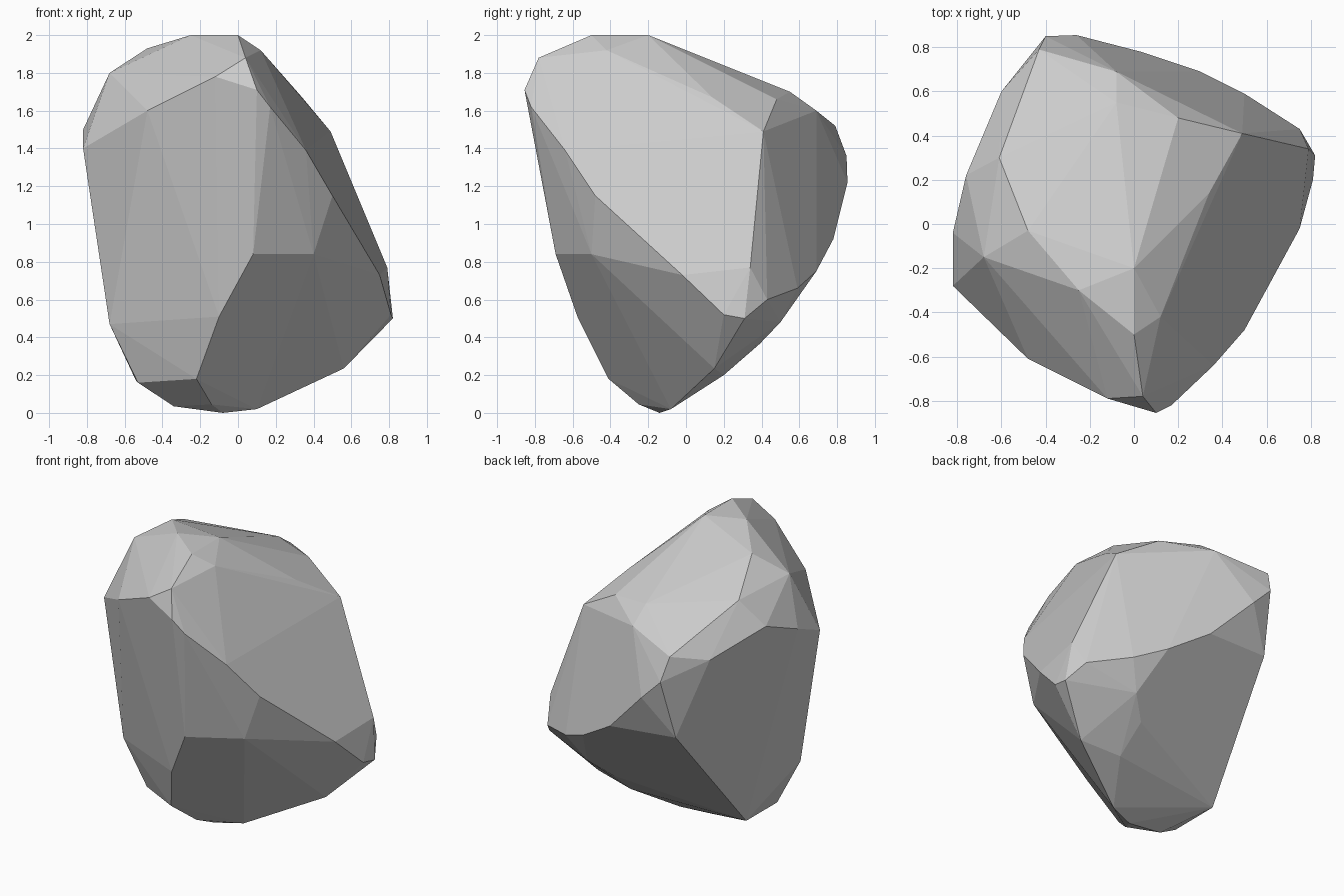
import bpy, bmesh, math

# Corner chains of the boulder, following its main ridges
front_ridge = [(0.1, -0.855, 1.71), (0.17, -0.82, 1.62), (0.08, -0.69, 0.84),
               (-0.1, -0.575, 0.51), (-0.22, -0.41, 0.18)]
right_ridge = [(0.36, -0.64, 1.39), (0.5, -0.48, 1.15), (0.4, -0.5, 0.84),
               (0.75, -0.02, 0.73), (0.81, 0.2, 0.52),
               (0.82, 0.31, 0.5), (0.79, 0.34, 0.77)]
back_ridge = [(0.75, 0.43, 0.6), (0.5, 0.59, 0.66), (0.3, 0.69, 0.75),
              (0.03, 0.78, 0.92), (-0.26, 0.855, 1.22), (-0.4, 0.85, 1.36)]
keel = [(0.4, 0.5, 0.48), (0.27, 0.39, 0.365), (0.28, 0.2, 0.2),
        (0.56, 0.15, 0.235), (0.1, -0.08, 0.02), (-0.08, -0.14, 0.0),
        (-0.14, -0.25, 0.045), (-0.34, -0.15, 0.035), (-0.54, 0.12, 0.17),
        (-0.44, 0.74, 0.95)]
left_ridge = [(-0.53, -0.23, 0.16), (-0.68, -0.27, 0.47), (-0.82, -0.28, 1.4),
              (-0.82, -0.04, 1.5), (-0.76, 0.22, 1.6), (-0.6, 0.6, 1.47),
              (-0.48, -0.61, 1.6)]
crown = [(-0.12, -0.79, 1.78), (0.04, -0.78, 1.88), (0.0, -0.5, 2.0),
         (-0.25, -0.3, 2.0), (0.0, -0.2, 2.0), (0.12, -0.42, 1.92),
         (-0.48, -0.03, 1.93), (-0.68, -0.15, 1.8), (-0.61, 0.3, 1.77),
         (-0.43, 0.79, 1.52), (-0.08, 0.69, 1.6), (-0.08, 0.55, 1.7),
         (0.2, 0.48, 1.66), (0.34, 0.14, 1.67), (0.49, 0.41, 1.49)]

# Boulder: one faceted convex shell around those corners
bm = bmesh.new()
for p in front_ridge + right_ridge + back_ridge + keel + left_ridge + crown:
    bm.verts.new(p)
hull = bmesh.ops.convex_hull(bm, input=bm.verts[:])
loose = {e for k in ("geom_interior", "geom_unused") for e in hull[k]
         if isinstance(e, bmesh.types.BMVert)}
bmesh.ops.delete(bm, geom=list(loose), context='VERTS')

# Merge nearly coplanar triangles into broad flat facets
bmesh.ops.dissolve_limit(bm, angle_limit=math.radians(3),
                         verts=bm.verts[:], edges=bm.edges[:])
bmesh.ops.recalc_face_normals(bm, faces=bm.faces[:])

mesh = bpy.data.meshes.new("boulder")
bm.to_mesh(mesh)
bm.free()
boulder = bpy.data.objects.new("boulder", mesh)
bpy.context.collection.objects.link(boulder)
